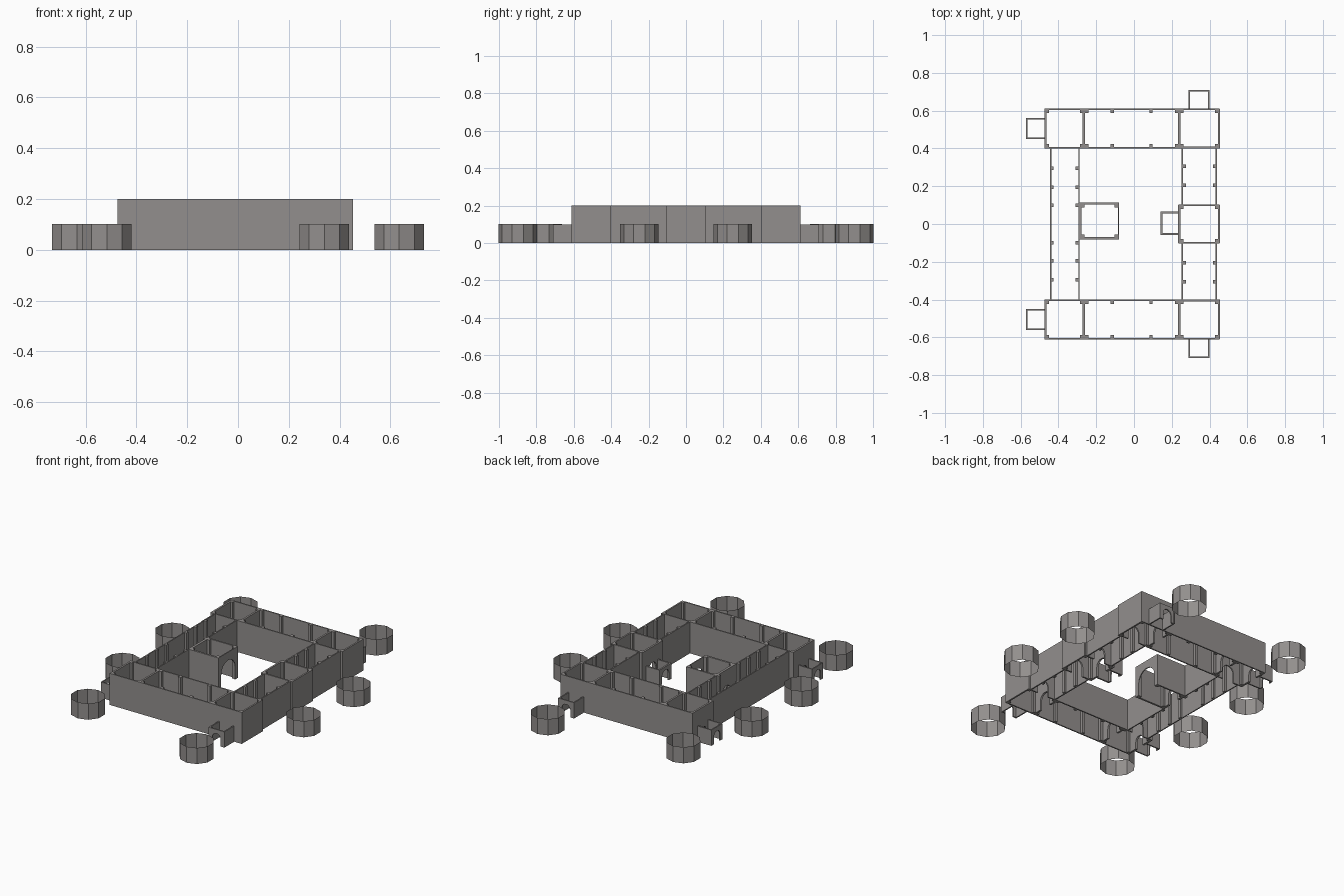
import bpy, bmesh, math
from mathutils import Vector

if "Cube" in bpy.data.objects:
    bpy.data.objects.remove(bpy.data.objects["Cube"])

stone = bpy.data.materials.new("grey stone")
stone.diffuse_color = (0.29, 0.275, 0.268, 1)
stone.use_nodes = True
stone.node_tree.nodes["Principled BSDF"].inputs["Base Color"].default_value = stone.diffuse_color


def finish(bm, name):
    me = bpy.data.meshes.new(name)
    bmesh.ops.recalc_face_normals(bm, faces=bm.faces)
    bm.to_mesh(me)
    bm.free()
    me.materials.append(stone)
    ob = bpy.data.objects.new(name, me)
    bpy.context.collection.objects.link(ob)
    return ob


def wall(name, p, q, h=0.2, t=0.008, door=None):
    """Wall from p to q; door = (centre along the wall, width, height), round arched."""
    p, q = Vector(p), Vector(q)
    length = (q - p).length
    d = (q - p) / length
    n = Vector((-d.y, d.x)) * t / 2
    prof = [(0, 0)]
    if door:
        c, w, dh = door
        r = w / 2
        prof.append((c - r, 0))
        prof += [(c - r * math.cos(a), dh - r + r * math.sin(a))
                 for a in (math.pi * i / 8 for i in range(9))]
        prof.append((c + r, 0))
    prof += [(length, 0), (length, h), (0, h)]
    bm = bmesh.new()
    vs = [bm.verts.new((p.x + d.x * s - n.x, p.y + d.y * s - n.y, z)) for s, z in prof]
    f = bm.faces.new(vs)
    ext = bmesh.ops.extrude_face_region(bm, geom=[f])
    moved = [g for g in ext["geom"] if isinstance(g, bmesh.types.BMVert)]
    bmesh.ops.translate(bm, verts=moved, vec=(2 * n.x, 2 * n.y, 0))
    return finish(bm, name)


def post(x, y, h=0.2, s=0.018):
    bm = bmesh.new()
    bmesh.ops.create_cube(bm, size=1)
    for v in bm.verts:
        v.co = (x + v.co.x * s, y + v.co.y * s, (v.co.z + 0.5) * h)
    finish(bm, "pilaster")


def ring(x, y):
    """Open round tower: a thin faceted band."""
    bm = bmesh.new()
    bmesh.ops.create_cone(bm, cap_ends=False, segments=10, radius1=0.102,
                          radius2=0.102, depth=0.102)
    bmesh.ops.translate(bm, verts=bm.verts, vec=(x, y, 0.051))
    finish(bm, "round_tower")


D = (0.08, 0.1)      # inner door size
P = (0.06, 0.075)    # porch door size

for s in (-1, 1):
    # north and south wings: long walls and dividing walls
    wall("wing_outer_wall", (-0.473, s * .607), (.453, s * .607))
    wall("wing_inner_wall", (-0.25, s * .403), (.24, s * .403))
    wall("west_end_wall", (-.468, s * .40), (-.468, s * .61), t=.012, door=(.105, *P))
    for x in (-.266, .239):
        wall("dividing_wall", (x, s * .40), (x, s * .61), t=.012, door=(.105, *D))
    wall("east_end_wall", (.449, s * .40), (.449, s * .61), t=.01)
    wall("corner_room_wall", (-.47, s * .403), (-.25, s * .403), door=(.105, *D))
    wall("corner_room_wall", (.24, s * .405), (.453, s * .405), door=(.105, *D))
    # pilasters of the wings
    for x in (-.458, -.278, -.250, -.115, .09, .227, .252, .438):
        for y in (.596, .414):
            post(x, s * y)
    # west gallery pilasters
    for y in (.10, .195, .295):
        for x in (-.434, -.300):
            post(x, s * y)
    # east galleries
    for x in (.256, .436):
        wall("east_gallery_wall", (x, s * .10), (x, s * .405))
    for y in (.205, .305):
        for x in (.265, .427):
            post(x, s * y)
    # middle east room sides
    wall("gate_room_side", (.235, s * .099), (.453, s * .099), t=.01, door=(.11, *D))
    for x in (.252, .438):
        post(x, s * .088)
    # porch on the west end
    for y in (.453, .557):
        wall("west_porch_side", (-.47, s * y), (-.57, s * y), h=.1)
    wall("west_porch_front", (-.567, s * .45), (-.567, s * .56), h=.1, t=.007, door=(.055, *P))
    # porch on the north / south side
    for x in (.293, .397):
        wall("side_porch_side", (x, s * .61), (x, s * .71), h=.1)
    wall("side_porch_front", (.29, s * .705), (.40, s * .705), h=.1, door=(.055, *P))
    # free standing round towers
    for x, y in ((.34, .9), (.635, .25), (-.635, .25), (-.517, .765)):
        ring(x, s * y)

# west gallery long walls
wall("west_gallery_outer", (-.441, -.40), (-.441, .40), t=.007)
wall("west_gallery_inner", (-.291, -.40), (-.291, .40), t=.007, door=(.415, *D))

# middle east room and its niche into the courtyard
wall("gate_room_outer", (.449, -.10), (.449, .10), t=.01)
wall("gate_room_inner", (.24, -.10), (.24, .10), t=.012, door=(.1, *D))
for y in (-.052, .06):
    wall("niche_side", (.145, y), (.24, y), h=.1, t=.01)
wall("niche_front", (.146, -.057), (.146, .065), h=.1, t=.01, door=(.061, .07, .08))

# great room in the courtyard with a large arch
wall("court_room_south", (-.29, -.076), (-.08, -.076), t=.012)
wall("court_room_north", (-.29, .108), (-.08, .108), t=.01)
wall("court_room_arch", (-.083, -.08), (-.083, .112), t=.006, door=(.096, .14, .15))
wall("court_room_west", (-.284, -.08), (-.284, .11), t=.01, door=(.095, *D))
for x in (-.272, -.095):
    for y in (-.064, .097):
        post(x, y)
